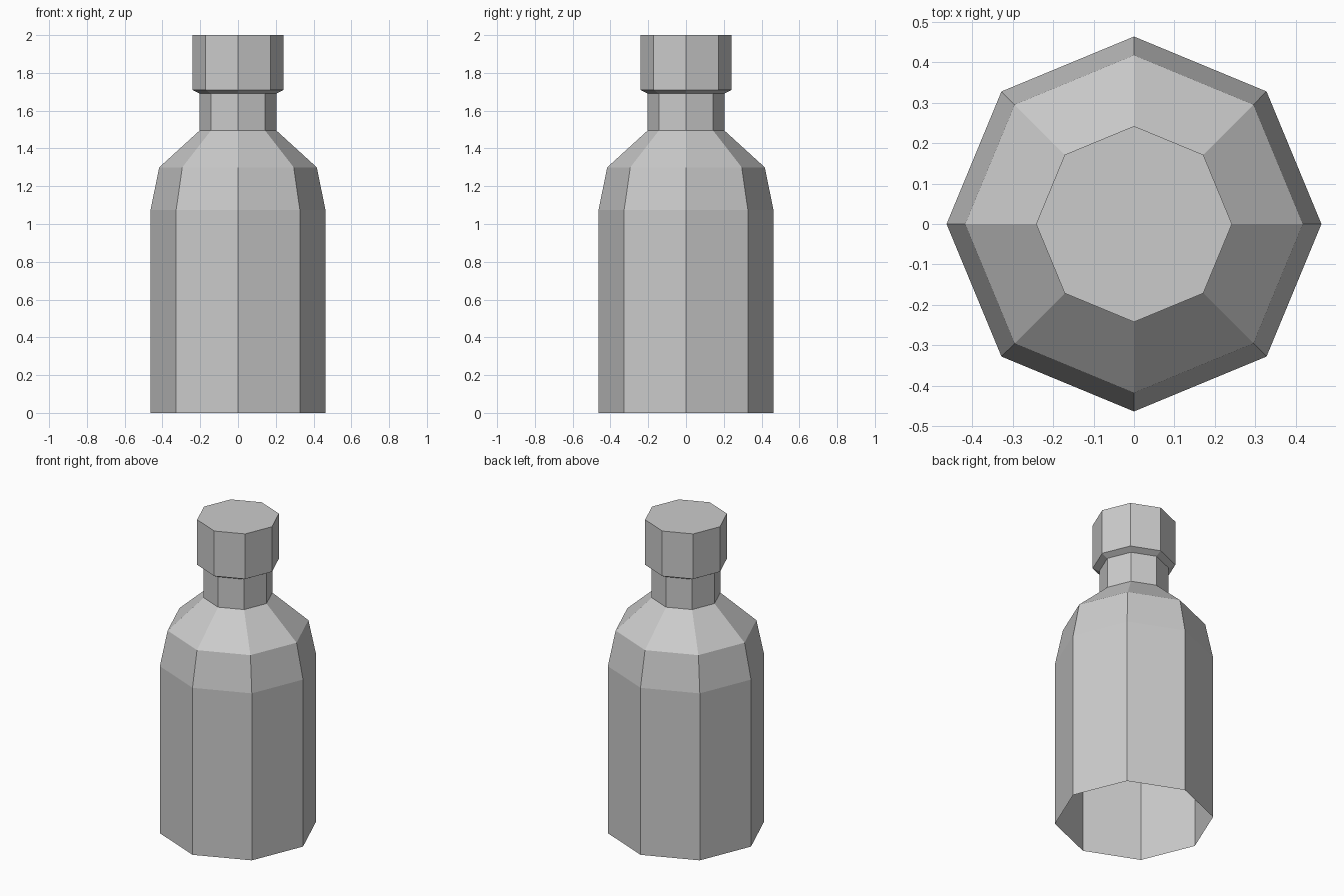
import bpy
import bmesh
from math import cos, sin, tau

SIDES = 8

default_cube = bpy.data.objects.get("Cube")
if default_cube:
    bpy.data.objects.remove(default_cube, do_unlink=True)

# Single plain grey material
grey = bpy.data.materials.new("light grey")
grey.use_nodes = True
grey.diffuse_color = (0.6, 0.6, 0.6, 1)
grey.node_tree.nodes["Principled BSDF"].inputs["Base Color"].default_value = grey.diffuse_color


def faceted_turning(name, profile, close_top=False):
    """Turn a (radius, height) profile into a flat-sided shell."""
    bm = bmesh.new()
    rings = [[bm.verts.new((r * cos(tau * i / SIDES), r * sin(tau * i / SIDES), z))
              for i in range(SIDES)] for r, z in profile]
    for low, high in zip(rings, rings[1:]):
        for i in range(SIDES):
            j = (i + 1) % SIDES
            bm.faces.new((low[i], low[j], high[j], high[i]))
    if close_top:
        bm.faces.new(rings[-1])
    mesh = bpy.data.meshes.new(name)
    bm.to_mesh(mesh)
    bm.free()
    mesh.materials.append(grey)
    obj = bpy.data.objects.new(name, mesh)
    bpy.context.collection.objects.link(obj)
    return obj


# Hollow body with open base, tapered shoulders and straight neck
faceted_turning("bottle_body", [(0.463, 0), (0.463, 1.075), (0.417, 1.3),
                                (0.203, 1.495), (0.203, 1.69)])

# Cap with a bevelled underside and flat lid
faceted_turning("bottle_cap", [(0.203, 1.69), (0.242, 1.71), (0.242, 2)], close_top=True)
